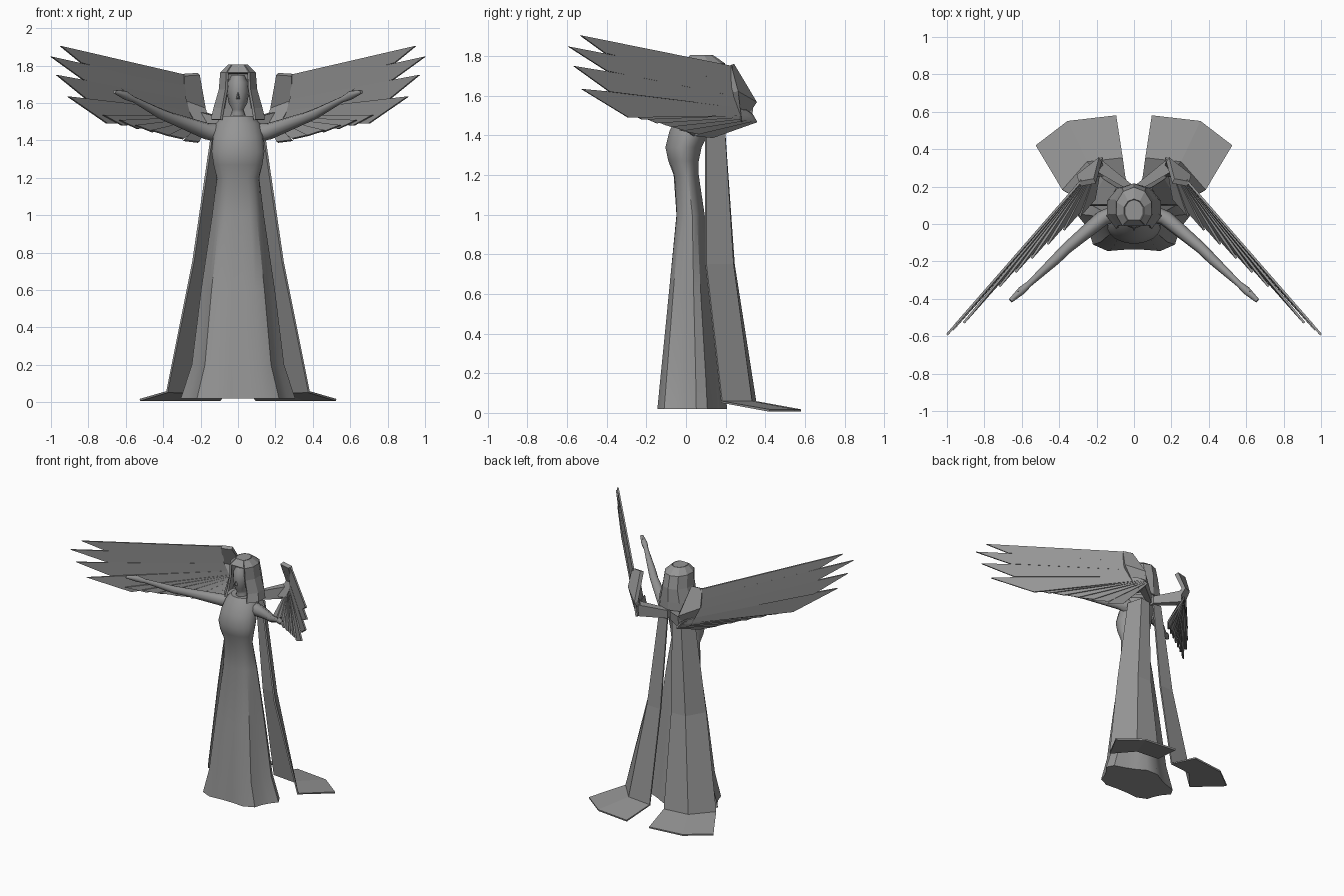
import bpy, math
from mathutils import Vector

cube = bpy.data.objects.get("Cube")
if cube:
    bpy.data.objects.remove(cube)

stone = bpy.data.materials.new("stone grey")
stone.use_nodes = True
GREY = (0.3, 0.3, 0.3, 1)
stone.diffuse_color = GREY
stone.node_tree.nodes["Principled BSDF"].inputs["Base Color"].default_value = GREY


def build(name, verts, faces, thick=0, mirror=False, smooth=0):
    mesh = bpy.data.meshes.new(name)
    mesh.from_pydata([tuple(v) for v in verts], [], faces)
    mesh.materials.append(stone)
    ob = bpy.data.objects.new(name, mesh)
    bpy.context.collection.objects.link(ob)
    bpy.ops.object.select_all(action='DESELECT')
    ob.select_set(True)
    bpy.context.view_layer.objects.active = ob
    bpy.ops.object.mode_set(mode='EDIT')
    bpy.ops.mesh.select_all(action='SELECT')
    bpy.ops.mesh.normals_make_consistent(inside=False)
    bpy.ops.object.mode_set(mode='OBJECT')
    if smooth:
        bpy.ops.object.shade_smooth_by_angle(angle=math.radians(smooth))
    if thick:
        mod = ob.modifiers.new("thickness", 'SOLIDIFY')
        mod.thickness, mod.offset = thick, 0
    if mirror:
        mod = ob.modifiers.new("other side", 'MIRROR')
        mod.use_mirror_merge = False
    return ob


def loft(name, rings, closed=True, caps=True, **kw):
    """Skin a list of equally long point rings."""
    n = len(rings[0])
    verts = [p for ring in rings for p in ring]
    faces = []
    for r in range(len(rings) - 1):
        for i in range(n if closed else n - 1):
            j = (i + 1) % n
            faces.append((r * n + i, r * n + j, r * n + n + j, r * n + n + i))
    if caps:
        faces += [tuple(range(n)), tuple(range(len(verts) - n, len(verts)))]
    return build(name, verts, faces, **kw)


# Gown: pleated skirt rising into the torso (z, half width, front y, back y, pleat depth)
gown = [(0.02, 0.31, -0.165, 0.21, 0.14), (0.2, 0.25, -0.145, 0.19, 0.13),
        (0.6, 0.2, -0.1, 0.14, 0.11), (1.0, 0.14, -0.055, 0.095, 0.08),
        (1.2, 0.115, -0.065, 0.065, 0.03), (1.27, 0.132, -0.09, 0.065, 0),
        (1.34, 0.143, -0.105, 0.08, 0), (1.42, 0.135, -0.085, 0.12, 0),
        (1.49, 0.12, -0.05, 0.16, 0), (1.53, 0.085, -0.02, 0.15, 0)]
SIDES = 20
rings = []
for z, w, front, back, pleat in gown:
    ring = []
    for i in range(SIDES):
        a = 2 * math.pi * (i + 0.5) / SIDES
        k = 1 - pleat * ((i // 2) % 2)
        ring.append((w * k * math.cos(a),
                     (front + back) / 2 + (back - front) / 2 * k * math.sin(a), z))
    rings.append(ring)
loft("gown", rings, smooth=35)

# Hood: faceted shell left open around the face (z, half width, centre y, depth)
hood = [(1.8, 0.05, 0.07, 0.06), (1.76, 0.092, 0.08, 0.11), (1.67, 0.1, 0.09, 0.12),
        (1.57, 0.13, 0.09, 0.12), (1.51, 0.145, 0.08, 0.13)]
rings = []
for z, w, y, d in hood:
    ring = []
    for i in range(9):
        a = math.radians(-52 + 284 * i / 8)
        ring.append((w * math.cos(a), y + d * math.sin(a), z))
    rings.append(ring)
loft("hood", rings, closed=False, caps=False, thick=0.015)
build("hood_crown", rings[0] + rings[1][:1] + rings[1][-1:],
      [tuple(range(9)), (0, 8, 10, 9)], thick=0.01)

# Face and neck
face = [(1.5, 0.05, 0.05), (1.55, 0.035, 0.045), (1.565, 0.03, 0.05), (1.6, 0.05, 0.065),
        (1.66, 0.06, 0.075), (1.71, 0.055, 0.07), (1.75, 0.035, 0.05)]
loft("face", [[(w * math.cos(i * math.pi / 6), 0.05 + d * math.sin(i * math.pi / 6), z)
               for i in range(12)] for z, w, d in face], smooth=45)
build("nose", [(-0.01, -0.02, 1.62), (0.01, -0.02, 1.62), (0, -0.04, 1.63), (0, -0.015, 1.68)],
      [(0, 1, 2), (0, 2, 3), (1, 3, 2), (0, 3, 1)])

# Arms: tapering tubes ending in flat hands (centre, width, height)
arm = [((0.08, 0.06, 1.44), 0.05, 0.055), ((0.17, 0.03, 1.45), 0.042, 0.045),
       ((0.36, -0.13, 1.52), 0.03, 0.03), ((0.42, -0.19, 1.545), 0.028, 0.028),
       ((0.56, -0.32, 1.62), 0.016, 0.016), ((0.6, -0.355, 1.64), 0.022, 0.024),
       ((0.66, -0.41, 1.66), 0.012, 0.01)]
side = Vector((0.6, 0.75, 0)).normalized()
up = Vector((-0.2, 0.15, 0.96))
loft("arm", [[Vector(c) + side * w * math.cos(i * math.pi / 4) + up * h * math.sin(i * math.pi / 4)
              for i in range(8)] for c, w, h in arm], mirror=True, smooth=50)
build("thumb", [(0.585, -0.35, 1.65), (0.6, -0.34, 1.65), (0.59, -0.335, 1.63), (0.625, -0.365, 1.68)],
      [(0, 1, 2), (0, 1, 3), (1, 2, 3), (2, 0, 3)], mirror=True)

# Trailing back panels, folded out flat where they meet the ground
panel = [[(0.02, 0.19, 1.45), (0.09, 0.19, 1.45), (0.14, 0.1, 1.43)],
         [(0.045, 0.24, 0.75), (0.16, 0.235, 0.75), (0.24, 0.1, 0.75)],
         [(0.06, 0.35, 0.055), (0.25, 0.33, 0.055), (0.38, 0.18, 0.055)],
         [(0.095, 0.58, 0.012), (0.355, 0.55, 0.012), (0.525, 0.42, 0.012)]]
loft("back_panel", panel, closed=False, caps=False, thick=0.012, mirror=True)

# Wing root: arm from the back, then an upright shoulder plate
loft("wing_arm", [[(0.01, 0.17, 1.44), (0.01, 0.21, 1.44), (0.01, 0.21, 1.5), (0.01, 0.17, 1.5)],
                  [(0.2, 0.28, 1.46), (0.17, 0.33, 1.46), (0.17, 0.34, 1.55), (0.2, 0.28, 1.55)]],
     mirror=True)
build("wing_shoulder", [(0.21, 0.23, 1.755), (0.29, 0.215, 1.75), (0.3, 0.25, 1.62),
                        (0.23, 0.27, 1.48), (0.15, 0.27, 1.46), (0.18, 0.345, 1.57)],
      [(0, 1, 2, 5), (2, 3, 4, 5)], thick=0.03, mirror=True)


def feather(name, root_top, root_low, tip_top, tip_low, shift):
    """Thin blade given by (x, z) corners; the wing sweeps forward with x."""
    def sweep(p, s):
        return (p[0], 0.55 - 1.13 * p[0] + s, p[1])
    build(name, [sweep(root_top, 0), sweep(tip_top, shift), sweep(tip_low, shift), sweep(root_low, 0)],
          [(0, 1, 2, 3)], thick=0.012, mirror=True)


# Long flight feathers
feather("feather_top", (0.28, 1.75), (0.29, 1.67), (0.95, 1.905), (0.84, 1.815), -0.01)
feather("feather_upper", (0.285, 1.69), (0.28, 1.6), (1.0, 1.848), (0.83, 1.725), -0.012)
feather("feather_middle", (0.28, 1.62), (0.26, 1.54), (0.97, 1.75), (0.81, 1.62), -0.02)
feather("feather_lower", (0.26, 1.56), (0.22, 1.5), (0.91, 1.635), (0.7, 1.49), -0.05)

# Short feathers fanning down towards the body
COUNT = 6
for i in range(COUNT):
    t = i / (COUNT - 1)
    tip = (0.72 - 0.43 * t, 1.535 - 0.135 * t)
    low = (tip[0] - 0.1 + 0.02 * t, tip[1] - 0.055 + 0.045 * t)
    feather("short_feather", (0.22 - 0.03 * t, 1.53 - 0.02 * t), (0.21 - 0.04 * t, 1.5 - 0.03 * t),
            tip, low, -0.07 - 0.11 * t)
